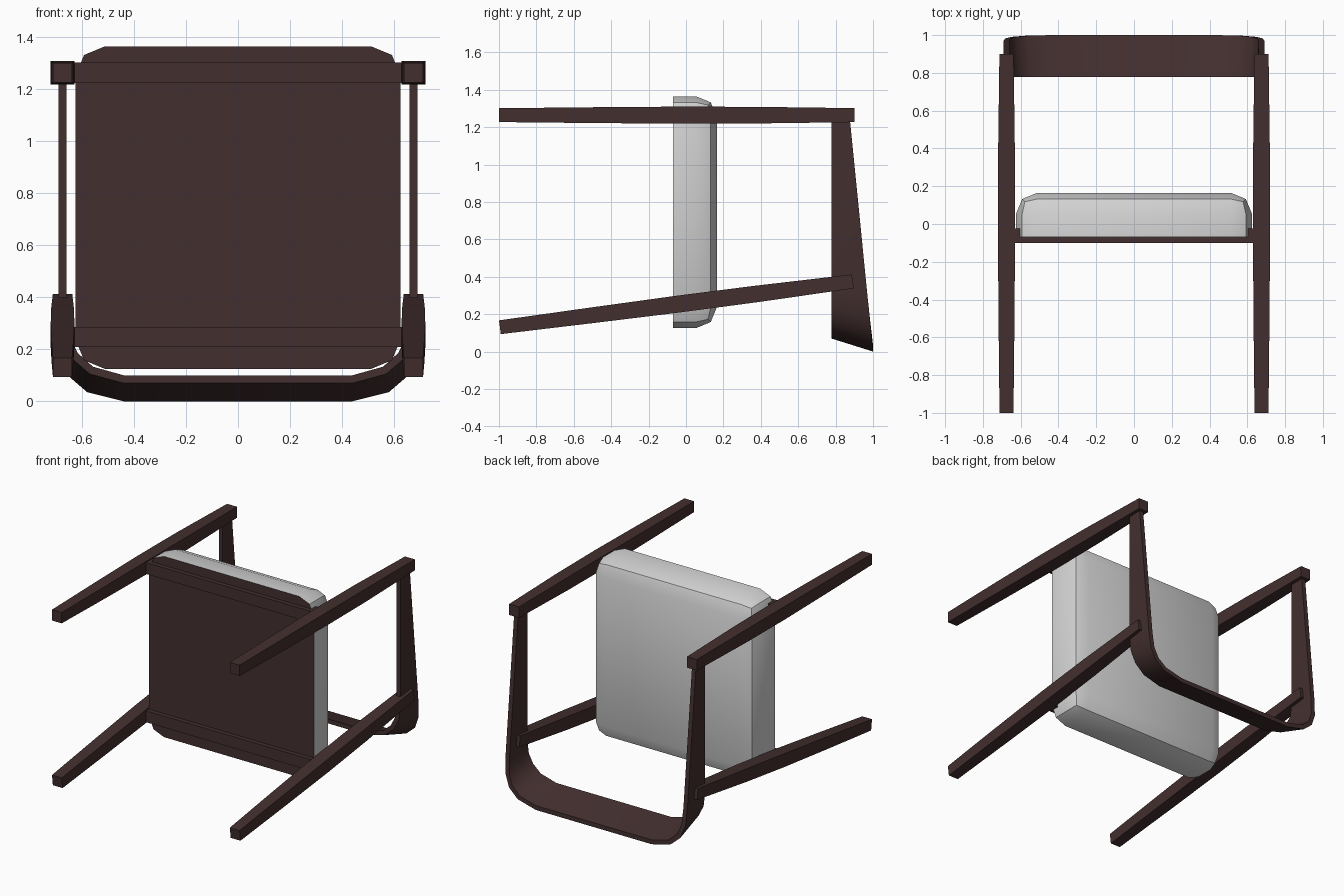
import bpy, bmesh, math
from mathutils import Vector

if "Cube" in bpy.data.objects:
    bpy.data.objects.remove(bpy.data.objects["Cube"])


def material(name, rgb):
    m = bpy.data.materials.new(name)
    m.diffuse_color = (*rgb, 1)
    m.use_nodes = True
    m.node_tree.nodes["Principled BSDF"].inputs["Base Color"].default_value = m.diffuse_color
    return m


WOOD = material("dark wood", (0.056, 0.028, 0.028))
FABRIC = material("light fabric", (0.65, 0.65, 0.65))


def finish(name, bm, mats, smooth=None):
    bmesh.ops.recalc_face_normals(bm, faces=bm.faces)
    me = bpy.data.meshes.new(name)
    bm.to_mesh(me)
    bm.free()
    ob = bpy.data.objects.new(name, me)
    bpy.context.collection.objects.link(ob)
    for m in mats:
        me.materials.append(m)
    if smooth:
        bpy.ops.object.select_all(action='DESELECT')
        ob.select_set(True)
        bpy.context.view_layer.objects.active = ob
        bpy.ops.object.shade_smooth_by_angle(angle=math.radians(smooth))
    return ob


def loft(bm, rings):
    """Skin a list of equal-sized vertex rings and cap both ends."""
    rings = [[bm.verts.new(p) for p in r] for r in rings]
    n = len(rings[0])
    for a, b in zip(rings, rings[1:]):
        for i in range(n):
            j = (i + 1) % n
            bm.faces.new((a[i], a[j], b[j], b[i]))
    bm.faces.new(rings[0])
    bm.faces.new(rings[-1])


def box(bm, lo, hi):
    lo, hi = Vector(lo), Vector(hi)
    r = bmesh.ops.create_cube(bm, size=1)
    for v in r["verts"]:
        v.co = [(lo[i] + hi[i]) / 2 + v.co[i] * (hi[i] - lo[i]) for i in range(3)]


# Tapered legs: square section, thickest around the middle
def leg(name, x, start, end):
    bm = bmesh.new()
    start, end = Vector(start), Vector(end)
    axis = (end - start).normalized()
    up = Vector((0, -axis.z, axis.y))
    rings = []
    for t, w in ((0, .074), (.25, .084), (.5, .091), (.72, .089), (1, .075)):
        c = start.lerp(end, t) + Vector((x, 0, 0))
        sx, su = Vector((w / 2, 0, 0)), up * w / 2
        rings.append([c - sx - su, c + sx - su, c + sx + su, c - sx + su])
    loft(bm, rings)
    finish(name, bm, [WOOD])


for side, x in (("left", -.675), ("right", .675)):
    leg("front_leg_" + side, x, (0, -1, 1.264), (0, .9, 1.264))
    leg("rear_leg_" + side, x, (0, -.995, .13), (0, .892, .375))

# Seat rails joining the legs
for name, z in (("front_rail", 1.264), ("rear_rail", .247)):
    bm = bmesh.new()
    box(bm, (-.64, -.1, z - .039), (.64, -.025, z + .039))
    finish(name, bm, [WOOD])

# Cushion: rounded on all edges but the underside, which is wood
bm = bmesh.new()
box(bm, (-.625, -.07, .125), (.625, .165, 1.365))
edges = [e for e in bm.edges if any(v.co.y > 0 for v in e.verts)]
bmesh.ops.bevel(bm, geom=edges, offset=.112, segments=2, profile=.5, affect='EDGES')
bm.normal_update()
for f in bm.faces:
    f.material_index = 1 if f.normal.y < -.9 else 0
finish("seat_cushion", bm, [FABRIC, WOOD], 40)

# Arm and backrest band: a U whose far edge flares outward
# (x, z) of the outer surface at the far and near edge, then the inner offset
half = [((.69, 1.25), (.69, 1.25), (.03, 0)),
        ((.69, .30), (.69, .34), (.03, 0)),
        ((.683, .18), (.678, .24), (.029, .008)),
        ((.65, .095), (.64, .165), (.024, .02)),
        ((.58, .035), (.57, .105), (.012, .028)),
        ((.44, 0), (.44, .07), (0, .03))]


def band_ring(far, near, off, s):
    def y_far(z):
        return .878 + .122 * (1.225 - z) / 1.225
    (fx, fz), (nx, nz), (ox, oz) = far, near, off
    y = y_far(fz)
    return [(s * fx, y, fz), (s * (fx - ox), y, fz + oz),
            (s * (nx - ox), .777, nz + oz), (s * nx, .777, nz)]


bm = bmesh.new()
loft(bm, [band_ring(*h, 1) for h in half] + [band_ring(*h, -1) for h in reversed(half)])
finish("arm_back_band", bm, [WOOD], 35)
